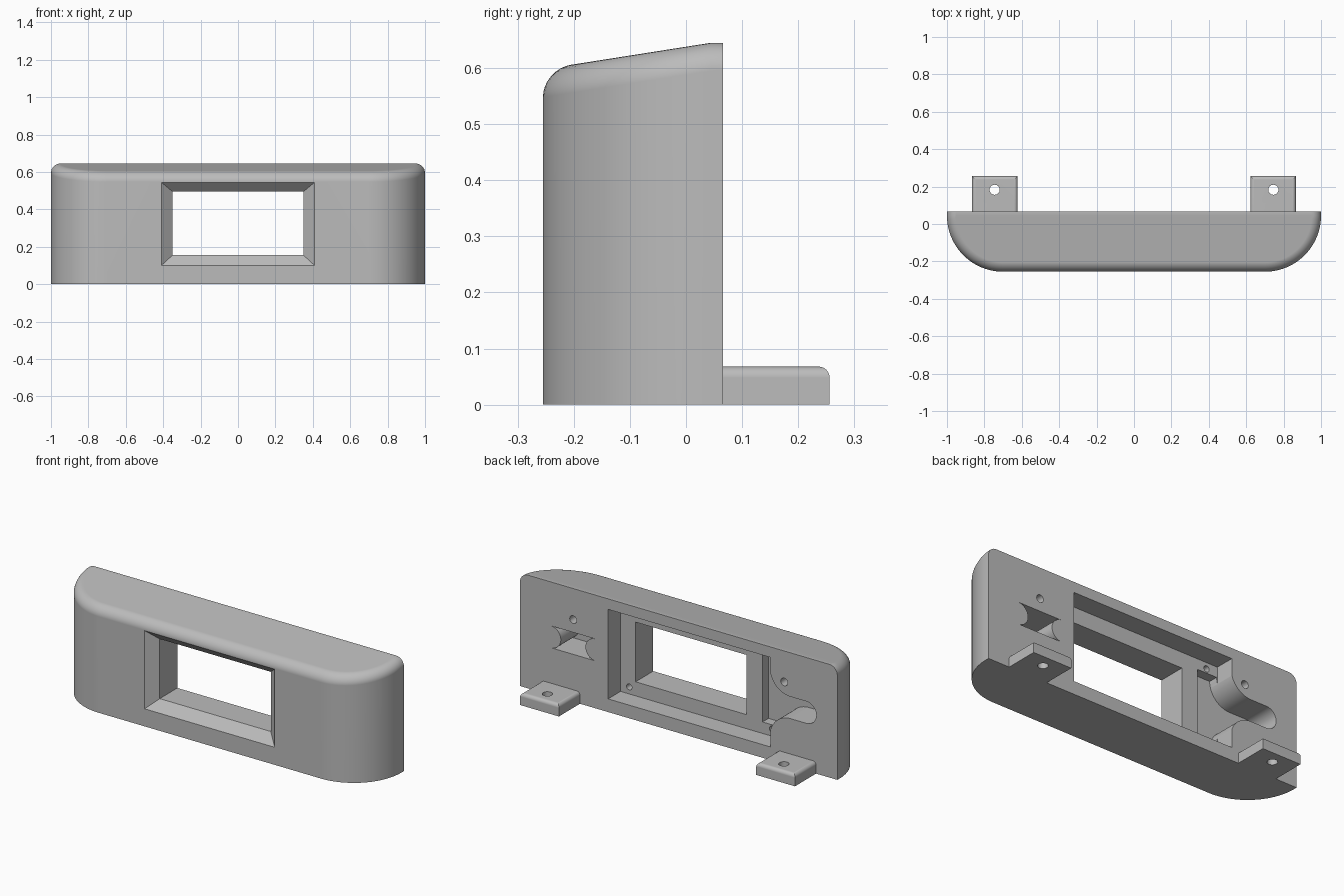
import bpy, bmesh
from math import sin, cos, pi, radians

if "Cube" in bpy.data.objects:
    bpy.data.objects.remove(bpy.data.objects["Cube"], do_unlink=True)

GREY = (0.5, 0.5, 0.5, 1)
mat = bpy.data.materials.new("plain grey")
mat.use_nodes = True
mat.diffuse_color = GREY
mat.node_tree.nodes["Principled BSDF"].inputs["Base Color"].default_value = GREY


def loft(name, rings, crease=None):
    """Closed solid through rings of points; crease joins two points of the last cap."""
    bm = bmesh.new()
    loops = [[bm.verts.new(p) for p in ring] for ring in rings]
    n = len(loops[0])
    for a, b in zip(loops, loops[1:]):
        for i in range(n):
            j = (i + 1) % n
            bm.faces.new((a[i], a[j], b[j], b[i]))
    bm.faces.new(loops[0])
    bm.faces.new(loops[-1])
    if crease:
        bmesh.ops.connect_verts(bm, verts=[loops[-1][i] for i in crease])
    bmesh.ops.recalc_face_normals(bm, faces=bm.faces)
    mesh = bpy.data.meshes.new(name)
    bm.to_mesh(mesh)
    bm.free()
    mesh.materials.append(mat)
    obj = bpy.data.objects.new(name, mesh)
    bpy.context.collection.objects.link(obj)
    return obj


def arc(cx, cy, r, start, end, steps=16):
    return [(cx + r * cos(radians(start + (end - start) * i / steps)),
             cy + r * sin(radians(start + (end - start) * i / steps))) for i in range(steps + 1)]


def prism(name, profile, y0, y1):
    return loft(name, [[(x, y, z) for x, z in profile] for y in (y0, y1)])


def rect(x0, x1, z0, z1):
    return [(x0, z0), (x1, z0), (x1, z1), (x0, z1)]


def activate(obj):
    bpy.ops.object.select_all(action="DESELECT")
    obj.select_set(True)
    bpy.context.view_layer.objects.active = obj


def cut(obj, cutters):
    activate(obj)
    for c in cutters:
        c.hide_render = True
        mod = obj.modifiers.new("cut", "BOOLEAN")
        mod.operation, mod.solver, mod.object = "DIFFERENCE", "EXACT", c
        bpy.ops.object.modifier_apply(modifier=mod.name)
        bpy.data.objects.remove(c, do_unlink=True)


def finish(obj):
    activate(obj)
    bpy.ops.object.shade_smooth_by_angle(angle=radians(30))
    mod = obj.modifiers.new("even shading", "WEIGHTED_NORMAL")
    mod.keep_sharp = True


def fillet(r, steps=8):
    """Inset and drop pairs of a rounded rim."""
    return [(r * (1 - cos(pi / 2 * i / steps)), r * (1 - sin(pi / 2 * i / steps)))
            for i in range(steps + 1)]


# Main housing: rounded front corners, sloping top with a rounded rim
BACK, CY, R = 0.066, 0.045, 0.3


def outline(d):
    right = arc(0.7, CY, R - d, 0, -90, 24)
    left = [(-x, y) for x, y in reversed(right)]
    return [(1 - d, BACK)] + right + left + [(d - 1, BACK)]


def top(y):
    return 0.645 + 0.157 * min(0, y - CY)


rings = [[(x, y, 0) for x, y in outline(0)]]
rings += [[(x, y, top(y) - h) for x, y in outline(d)] for d, h in fillet(0.05)]
housing = loft("housing", rings, crease=(1, len(rings[0]) - 2))

# Window with a chamfered front
inner, outer = rect(-0.35, 0.35, 0.155, 0.495), rect(-0.41, 0.41, 0.1, 0.545)
window = loft("window_cutter", [[(x, y, z) for x, z in prof] for y, prof in
                                ((-0.3, outer), (-0.255, outer), (-0.205, inner), (0, inner))])

# Rear recess, closed slot on one side, flared slot opening into the recess on the other
recess = prism("recess_cutter", rect(-0.58, 0.445, 0.075, 0.585), 0.1, -0.046)
slot_z, slot_r = 0.3325, 0.0625
slot = prism("slot_cutter", arc(0.525, slot_z, slot_r, -90, 90)
             + arc(0.805, slot_z, slot_r, 90, 270), 0.1, -0.1)
flare = prism("flared_slot_cutter",
              [(-0.45, 0.14), (-0.45, 0.525)]
              + arc(-0.705, 0.525, 0.13, 0, -90)
              + arc(-0.805, slot_z, slot_r, 90, 270)
              + arc(-0.705, 0.14, 0.13, 90, 0), 0.1, -0.1)

# Screw holes
holes = [prism("hole_cutter", arc(x, 0.468, 0.022, 0, 345, 23), 0.1, -0.03) for x in (-0.665, 0.665)]
holes += [prism("hole_cutter", arc(x, z, 0.017, 0, 345, 23), 0, -0.1)
          for x in (-0.51, 0.39) for z in (0.115, 0.55)]
cut(housing, [window, recess, slot, flare] + holes)
finish(housing)

# Mounting tabs with rounded upper rims and a bolt hole
for side, name in ((1, "left_mounting_tab"), (-1, "right_mounting_tab")):
    def tab_ring(d, z):
        return [(side * (0.622 + d), BACK, z), (side * (0.622 + d), 0.256 - d, z),
                (side * (0.866 - d), 0.256 - d, z), (side * (0.866 - d), BACK, z)]
    tab = loft(name, [tab_ring(0, 0)] + [tab_ring(d, 0.068 - h) for d, h in fillet(0.02, 6)])
    ring = arc(side * 0.745, 0.183, 0.027, 0, 345, 23)
    cut(tab, [loft("bolt_cutter", [[(x, y, z) for x, y in ring] for z in (-0.1, 0.2)])])
    finish(tab)
